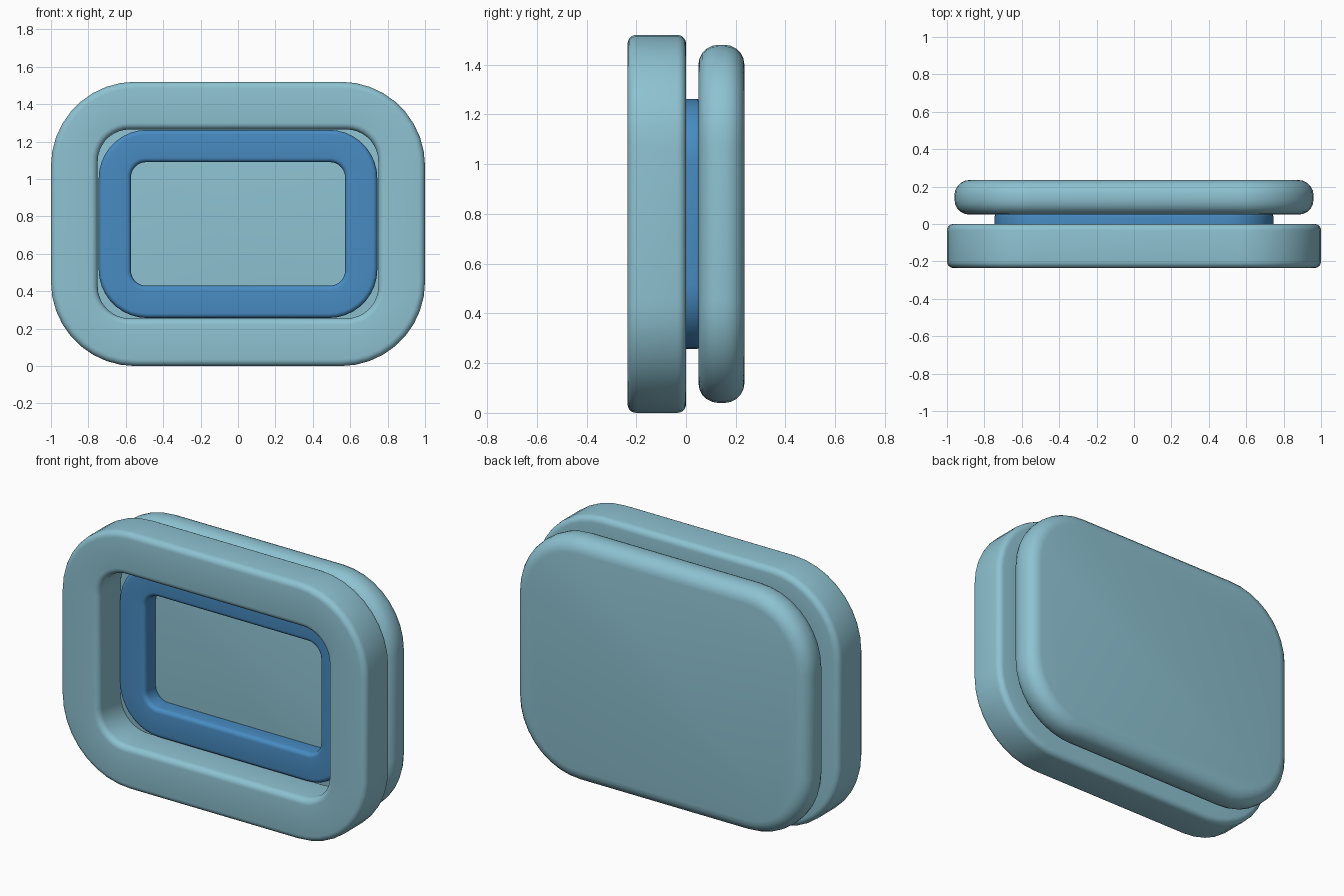
import bpy, bmesh
from math import sin, cos, pi

if "Cube" in bpy.data.objects:
    bpy.data.objects.remove(bpy.data.objects["Cube"])

CZ = 0.76  # height of the common centre


def material(name, color):
    m = bpy.data.materials.new(name)
    m.diffuse_color = color
    m.use_nodes = True
    m.node_tree.nodes["Principled BSDF"].inputs["Base Color"].default_value = m.diffuse_color
    return m


def outline(hw, hh, r, y, seg=9):
    """Rounded rectangle in the xz plane at depth y."""
    pts = []
    for k, (sx, sz) in enumerate([(1, 1), (-1, 1), (-1, -1), (1, -1)]):
        for i in range(seg + 1):
            a = (k + i / seg) * pi / 2
            pts.append((sx * (hw - r) + r * cos(a), y, CZ + sz * (hh - r) + r * sin(a)))
    return pts


def wall(hw, hh, r, y0, y1, b, side=1, n=5):
    """Outlines from y0 to y1 with rounded edges; side=-1 makes a hole wall."""
    arc = [(b * (1 - sin(t)), b * (1 - cos(t))) for t in (i * pi / 2 / n for i in range(n + 1))]
    steps = [(d, y0 + e) for d, e in arc] + [(d, y1 - e) for d, e in reversed(arc)]
    return [outline(hw - side * d, hh - side * d, r - side * d, y) for d, y in steps]


def loft(name, loops, closed, mat):
    bm = bmesh.new()
    rows = [[bm.verts.new(p) for p in loop] for loop in loops]
    n = len(rows[0])
    pairs = list(zip(rows, rows[1:])) + ([(rows[-1], rows[0])] if closed else [])
    for a, b in pairs:
        for i in range(n):
            j = (i + 1) % n
            bm.faces.new((a[i], a[j], b[j], b[i]))
    if not closed:
        bm.faces.new(rows[0])
        bm.faces.new(rows[-1])
    bmesh.ops.recalc_face_normals(bm, faces=bm.faces)
    mesh = bpy.data.meshes.new(name)
    bm.to_mesh(mesh)
    bm.free()
    mesh.materials.append(mat)
    obj = bpy.data.objects.new(name, mesh)
    bpy.context.collection.objects.link(obj)
    bpy.ops.object.select_all(action='DESELECT')
    obj.select_set(True)
    bpy.context.view_layer.objects.active = obj
    bpy.ops.object.shade_smooth_by_angle(angle=0.6)


def ring(name, outer, inner, y0, y1, bevel, mat):
    loops = wall(*outer, y0, y1, bevel) + wall(*inner, y0, y1, bevel, side=-1)[::-1]
    loft(name, loops, True, mat)


pale = material("pale_blue", (0.27, 0.54, 0.64, 1))
blue = material("blue", (0.064, 0.26, 0.54, 1))

# Front frame with its window opening
ring("front_frame", (1.0, 0.76, 0.45), (0.75, 0.505, 0.17), -0.235, 0.0, 0.035, pale)
# Gasket ring joining the frame and the back panel
ring("inner_ring", (0.745, 0.503, 0.26), (0.572, 0.33, 0.08), -0.055, 0.065, 0.025, blue)
# Solid back panel with pillowed edges
loft("back_panel", wall(0.96, 0.72, 0.41, 0.05, 0.235, 0.08), False, pale)
